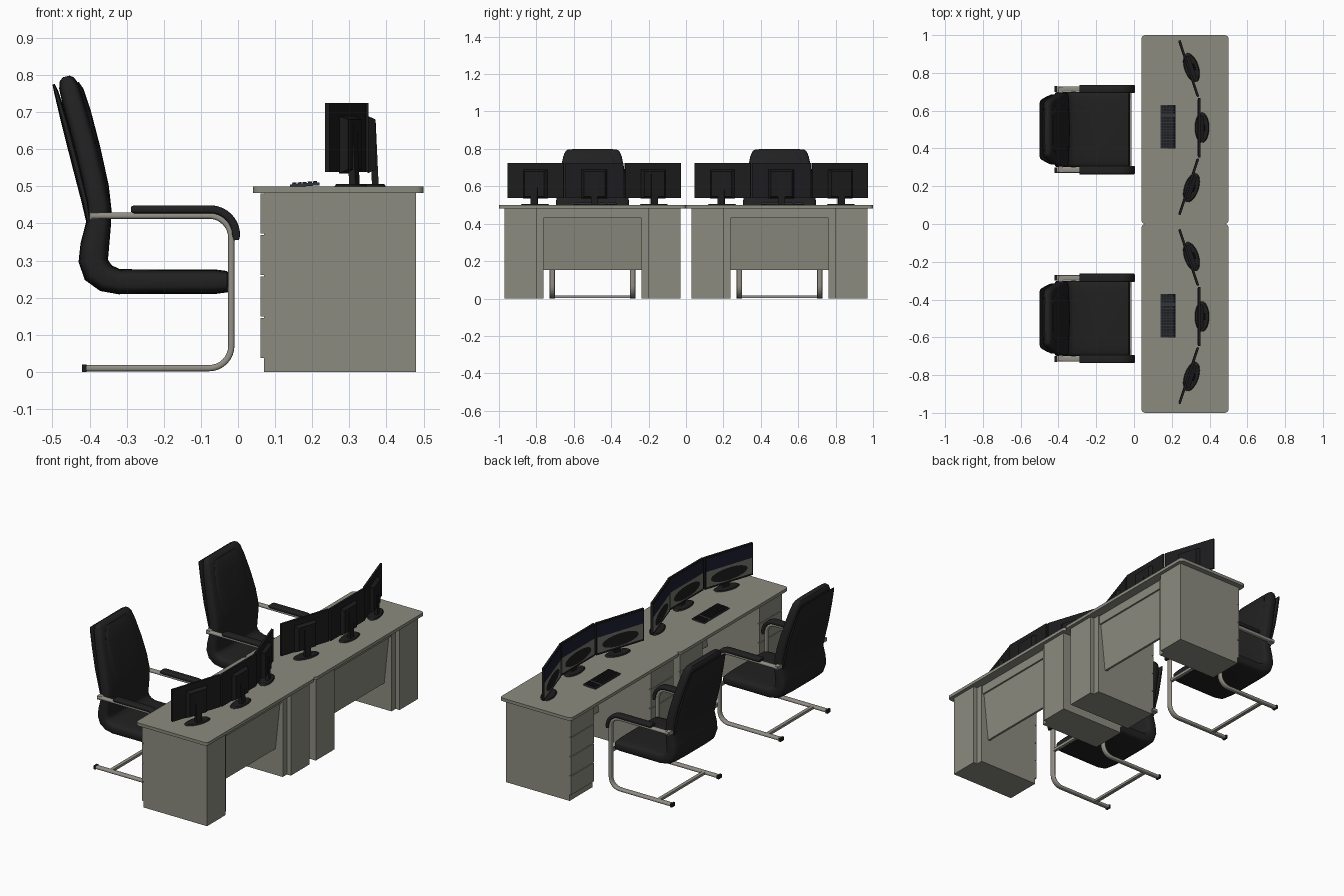
import bpy, bmesh, math
from mathutils import Matrix, Vector

if "Cube" in bpy.data.objects:
    bpy.data.objects.remove(bpy.data.objects["Cube"])


def material(name, rgb):
    m = bpy.data.materials.new(name)
    m.diffuse_color = (*rgb, 1)
    m.use_nodes = True
    m.node_tree.nodes["Principled BSDF"].inputs["Base Color"].default_value = m.diffuse_color
    return m


DESK = material("desk grey", (0.26, 0.26, 0.215))
METAL = material("frame metal", (0.29, 0.28, 0.24))
LEATHER = material("black leather", (0.015, 0.015, 0.015))
PLASTIC = material("black plastic", (0.012, 0.012, 0.013))
NAVY = material("screen navy", (0.012, 0.012, 0.03))
GLOW = material("screen grey", (0.17, 0.17, 0.15))
KEYS = material("keyboard slate", (0.03, 0.035, 0.045))


def finish(bm, name, mat, smooth=False, matrix=None):
    bmesh.ops.recalc_face_normals(bm, faces=bm.faces)
    if matrix:
        bm.transform(matrix)
    me = bpy.data.meshes.new(name)
    bm.to_mesh(me)
    bm.free()
    me.materials.append(mat)
    ob = bpy.data.objects.new(name, me)
    bpy.context.collection.objects.link(ob)
    if smooth:
        bpy.ops.object.select_all(action='DESELECT')
        ob.select_set(True)
        bpy.context.view_layer.objects.active = ob
        bpy.ops.object.shade_smooth_by_angle(angle=math.radians(40))
    return ob


def add_box(bm, x, y, z):
    size = Matrix.Diagonal((x[1] - x[0], y[1] - y[0], z[1] - z[0], 1))
    mid = Vector((sum(x) / 2, sum(y) / 2, sum(z) / 2))
    return bmesh.ops.create_cube(bm, size=1, matrix=Matrix.Translation(mid) @ size)['verts']


def box(name, x, y, z, mat, matrix=None):
    bm = bmesh.new()
    add_box(bm, x, y, z)
    return finish(bm, name, mat, matrix=matrix)


def sweep(name, stations, mat, yc, n=24, power=0.4):
    """Rounded section along a side-view path; station = x, z, half thickness, half width."""
    bm = bmesh.new()
    rings = []
    for i, (x, z, t, w) in enumerate(stations):
        a, b = stations[max(i - 1, 0)], stations[min(i + 1, len(stations) - 1)]
        d = Vector((b[0] - a[0], b[1] - a[1])).normalized()
        ring = []
        for k in range(n):
            ang = 2 * math.pi * (k + 0.5) / n
            c, s = math.cos(ang), math.sin(ang)
            c = math.copysign(abs(c) ** power, c) * w
            s = math.copysign(abs(s) ** power, s) * t
            ring.append(bm.verts.new((x - d.y * s, yc + c, z + d.x * s)))
        rings.append(ring)
    for r, q in zip(rings, rings[1:]):
        for k in range(n):
            bm.faces.new((r[k], r[(k + 1) % n], q[(k + 1) % n], q[k]))
    bm.faces.new(rings[0])
    bm.faces.new(rings[-1])
    return finish(bm, name, mat, True)


def arc(cx, cz, r, a0, a1, n=8):
    return [(cx + r * math.cos(math.radians(a0 + (a1 - a0) * i / n)),
             cz + r * math.sin(math.radians(a0 + (a1 - a0) * i / n))) for i in range(n + 1)]


def desk(yc):
    # Top with rounded corners
    bm = bmesh.new()
    add_box(bm, (0.04, 0.5), (yc - 0.5, yc + 0.5), (0.482, 0.5))
    upright = [e for e in bm.edges if abs(e.verts[0].co.z - e.verts[1].co.z) > 0.01]
    bmesh.ops.bevel(bm, geom=upright, offset=0.02, segments=5, affect='EDGES', profile=0.5)
    finish(bm, "desk_top", DESK, True)
    # Pedestals, their drawers and stepped inner panels
    for side in (-1, 1):
        a, b = sorted((yc + side * 0.47, yc + side * 0.30))
        box("pedestal", (0.07, 0.48), (a, b), (0, 0.482), DESK)
        a, b = sorted((yc + side * 0.47, yc + side * 0.262))
        box("inner_panel", (0.07, 0.455), (a, b), (0, 0.482), DESK)
        for i in range(4):
            z = 0.037 + i * 0.112
            box("drawer_front", (0.06, 0.07), (a, b), (z, z + 0.108), DESK)
    # Leaning modesty panel and the rail above it
    bm = bmesh.new()
    for v in add_box(bm, (0.425, 0.438), (yc - 0.265, yc + 0.265), (0.152, 0.435)):
        if v.co.z < 0.2:
            v.co.x -= 0.03
    finish(bm, "modesty_panel", DESK)
    box("modesty_rail", (0.42, 0.447), (yc - 0.265, yc + 0.265), (0.43, 0.482), DESK)


def monitor(x, y, turn):
    m = Matrix.Translation((x, y, 0)) @ Matrix.Rotation(turn, 4, 'Z')
    box("monitor_panel", (-0.006, 0.006), (-0.157, 0.157), (0.538, 0.725), PLASTIC, m)
    box("screen_top", (-0.0075, -0.005), (-0.15, 0.15), (0.64, 0.717), NAVY, m)
    box("screen_bottom", (-0.0075, -0.005), (-0.15, 0.15), (0.55, 0.64), GLOW, m)
    # Dark oval on the lower screen
    bm = bmesh.new()
    bmesh.ops.create_circle(bm, cap_ends=True, segments=32, radius=1,
                            matrix=Matrix.Translation((-0.0085, 0, 0.59))
                            @ Matrix.Diagonal((1, 0.12, 0.036, 1)) @ Matrix.Rotation(-math.pi / 2, 4, 'Y'))
    finish(bm, "screen_oval", PLASTIC, matrix=m)
    # Tapered rear housing
    bm = bmesh.new()
    for v in add_box(bm, (0.004, 0.026), (-0.07, 0.07), (0.535, 0.69)):
        if v.co.x > 0.02:
            v.co.y *= 0.8
            v.co.z = 0.545 if v.co.z < 0.6 else 0.68
    finish(bm, "monitor_housing", PLASTIC, matrix=m)
    # Leaning stand and oval foot
    bm = bmesh.new()
    for v in add_box(bm, (0.016, 0.034), (-0.018, 0.018), (0.503, 0.675)):
        if v.co.z > 0.6:
            v.co.x -= 0.008
    finish(bm, "monitor_stand", PLASTIC, matrix=m)
    bm = bmesh.new()
    bmesh.ops.create_cone(bm, cap_ends=True, segments=32, radius1=1, radius2=0.9, depth=0.006,
                          matrix=Matrix.Translation((0.015, 0, 0.503)) @ Matrix.Diagonal((0.038, 0.08, 1, 1)))
    finish(bm, "monitor_foot", PLASTIC, True, m)


def keyboard(yc):
    m = Matrix.Translation((0.18, yc, 0.504)) @ Matrix.Rotation(-0.07, 4, 'Y')
    box("keyboard_body", (-0.04, 0.04), (-0.115, 0.115), (-0.004, 0.004), KEYS, m)
    bm = bmesh.new()
    for i in range(5):
        for j in range(15):
            if j == 11:
                continue
            x, y = -0.028 + i * 0.014, -0.105 + j * 0.015
            add_box(bm, (x - 0.0055, x + 0.0055), (y - 0.006, y + 0.006), (0.003, 0.008))
    finish(bm, "keyboard_keys", PLASTIC, matrix=m)


def chair(yc):
    # Seat and back in one bent cushion
    sweep("seat_and_back", [
        (-0.022, 0.243, 0.020, 0.19), (-0.03, 0.243, 0.029, 0.198), (-0.06, 0.243, 0.033, 0.2),
        (-0.2, 0.243, 0.033, 0.2), (-0.32, 0.243, 0.034, 0.2), (-0.355, 0.252, 0.038, 0.2),
        (-0.38, 0.272, 0.041, 0.2), (-0.390, 0.30, 0.040, 0.2), (-0.386, 0.34, 0.039, 0.2),
        (-0.376, 0.40, 0.034, 0.198), (-0.376, 0.45, 0.033, 0.197), (-0.390, 0.52, 0.033, 0.195),
        (-0.414, 0.62, 0.032, 0.182), (-0.442, 0.72, 0.030, 0.165), (-0.456, 0.77, 0.027, 0.152),
        (-0.461, 0.788, 0.020, 0.142), (-0.463, 0.796, 0.010, 0.13)], LEATHER, yc)
    # Raised pad on the backrest and thin shell behind it
    sweep("back_pad", [
        (-0.352, 0.40, 0.004, 0.08), (-0.352, 0.43, 0.012, 0.11), (-0.362, 0.50, 0.014, 0.135),
        (-0.384, 0.60, 0.014, 0.14), (-0.410, 0.70, 0.014, 0.13), (-0.427, 0.76, 0.011, 0.11),
        (-0.433, 0.78, 0.004, 0.09)], LEATHER, yc, power=0.6)
    sweep("back_shell", [
        (-0.402, 0.40, 0.006, 0.185), (-0.412, 0.46, 0.010, 0.187), (-0.437, 0.56, 0.011, 0.185),
        (-0.466, 0.67, 0.010, 0.172), (-0.490, 0.755, 0.006, 0.158), (-0.497, 0.775, 0.003, 0.15)],
        LEATHER, yc)
    # Cantilever tube, arm pad and floor cap on each side
    path = ([(-0.395, 0.421)] + arc(-0.078, 0.361, 0.06, 90, 0)
            + arc(-0.078, 0.070, 0.06, 0, -90) + [(-0.415, 0.010)])
    pad = [(-0.288, 0.438), (-0.28, 0.438)] + arc(-0.075, 0.368, 0.07, 90, 0) + [(-0.004, 0.355)]
    for side in (-1, 1):
        y = yc + side * 0.215
        sweep("frame_tube", [(x, z, 0.0085, 0.014) for x, z in path], METAL, y, 16, 0.6)
        sweep("arm_pad", [(x, z, 0.007 if i in (0, len(pad) - 1) else 0.011, 0.022)
                          for i, (x, z) in enumerate(pad)], LEATHER, y, 16, 0.5)
        box("floor_cap", (-0.42, -0.408), (y - 0.015, y + 0.015), (0, 0.02), PLASTIC)
        a, b = sorted((yc + side * 0.19, yc + side * 0.225))
        box("back_bracket", (-0.40, -0.375), (a, b), (0.41, 0.43), METAL)
    box("floor_crossbar", (-0.33, -0.31), (yc - 0.21, yc + 0.21), (0.003, 0.017), METAL)
    box("seat_crossbar", (-0.028, -0.012), (yc - 0.21, yc + 0.21), (0.213, 0.229), METAL)


# Two identical workstations side by side
for yc in (-0.5, 0.5):
    desk(yc)
    monitor(0.345, yc + 0.01, 0)
    monitor(0.29, yc + 0.323, 0.32)
    monitor(0.29, yc - 0.303, -0.32)
    keyboard(yc + 0.015)
    chair(yc)
